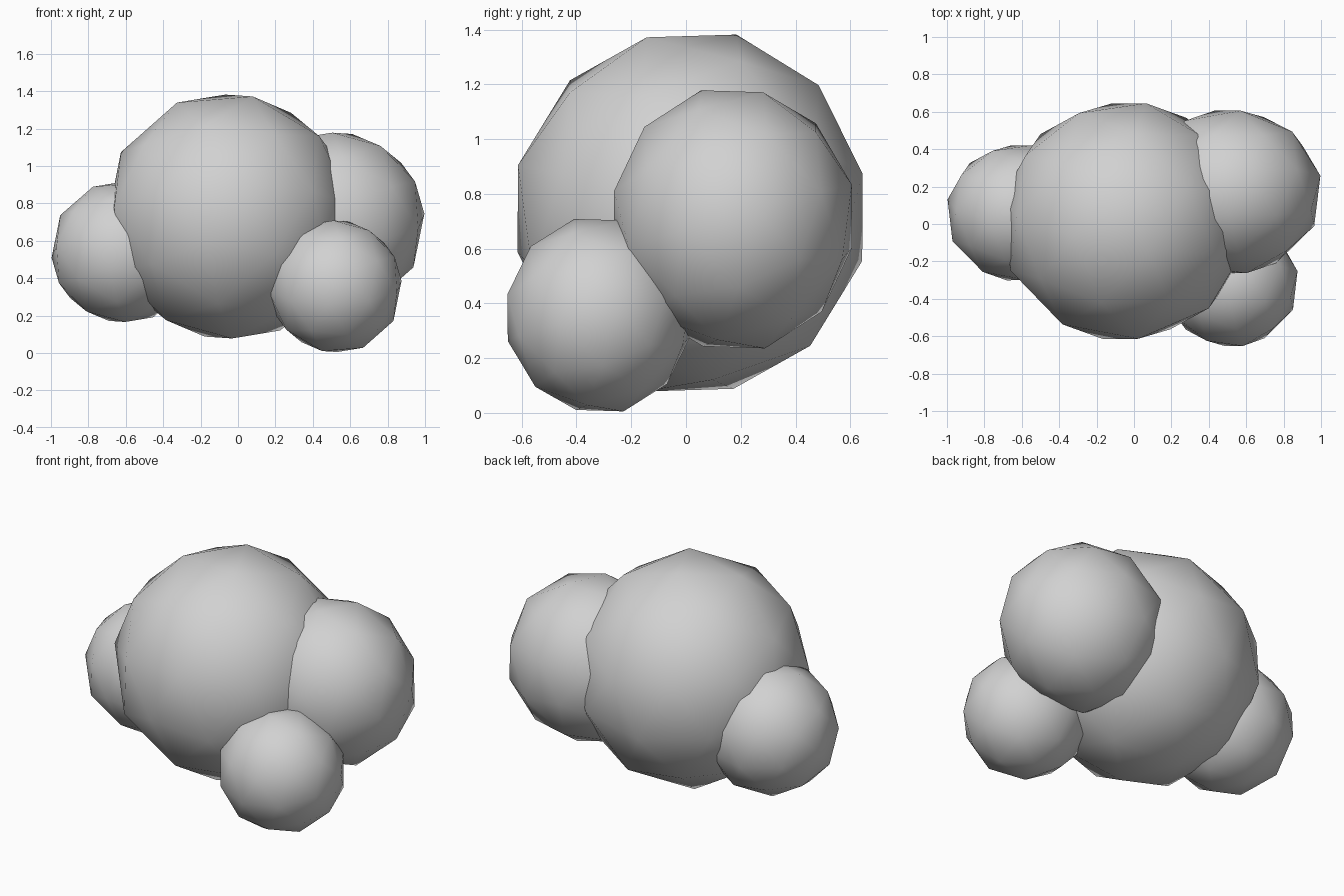
import bpy
import bmesh
import math
from mathutils import Matrix, Vector

old = bpy.data.objects.get("Cube")
if old:
    bpy.data.objects.remove(old, do_unlink=True)

# Single plain grey
grey = bpy.data.materials.new("plain grey")
grey.use_nodes = True
COLOUR = (0.64, 0.64, 0.64, 1)
grey.diffuse_color = COLOUR
grey.node_tree.nodes["Principled BSDF"].inputs["Base Color"].default_value = COLOUR

# Two ways the balls are turned: a corner direction and a sideways direction
TURN_A = ((0.17, 0.96, 0.21), (-0.19, 0.26, -0.95))
TURN_B = ((-0.17, 0.96, -0.21), (0.19, 0.26, 0.95))


def ball(name, centre, radii, turn):
    """Low-poly icosphere with corners along both directions of the turn."""
    pole, side = turn
    z = Vector(pole).normalized()
    y = z.cross(Vector(side)).normalized()
    x = y.cross(z)
    basis = Matrix((x, y, z)).transposed().to_4x4()
    basis = basis @ Matrix.Rotation(math.radians(18), 4, "Z")
    bm = bmesh.new()
    bmesh.ops.create_icosphere(bm, subdivisions=2, radius=1,
                               matrix=Matrix.Diagonal((*radii, 1)) @ basis)
    for face in bm.faces:
        face.smooth = True
    mesh = bpy.data.meshes.new(name)
    bm.to_mesh(mesh)
    bm.free()
    mesh.materials.append(grey)
    obj = bpy.data.objects.new(name, mesh)
    obj.location = centre
    bpy.context.collection.objects.link(obj)


# Large central ball and the three smaller ones sunk into it
ball("central_ball", (-0.05, 0.015, 0.73), (0.67, 0.655, 0.675), TURN_A)
ball("right_ball", (-0.615, 0.06, 0.54), (0.39, 0.375, 0.387), TURN_A)
ball("left_back_ball", (0.517, 0.172, 0.707), (0.49, 0.452, 0.488), TURN_B)
ball("left_front_ball", (0.52, -0.318, 0.357), (0.362, 0.347, 0.364), TURN_B)
